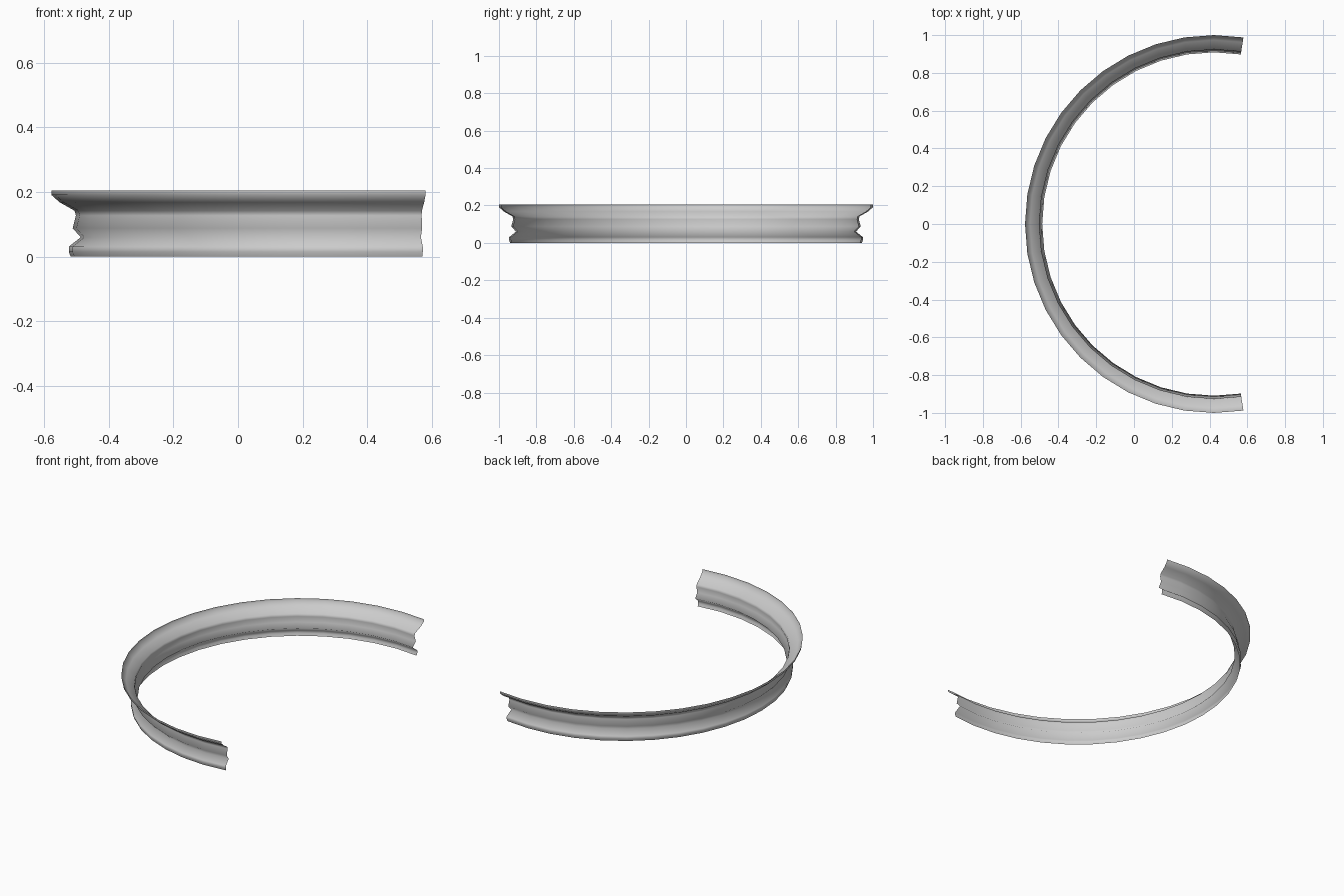
import bpy, bmesh, math
from mathutils import Vector

cube = bpy.data.objects.get("Cube")
if cube:
    bpy.data.objects.remove(cube, do_unlink=True)

# Plain grey material
grey = bpy.data.materials.new("light grey")
grey.use_nodes = True
colour = (0.6, 0.6, 0.6, 1)
grey.diffuse_color = colour
grey.node_tree.nodes["Principled BSDF"].inputs["Base Color"].default_value = colour

# Moulding profile, bottom to top: (radius, height)
PROFILE = [(0.940, 0.0), (0.946, 0.015), (0.946, 0.031), (0.909, 0.060),
           (0.934, 0.088), (0.924, 0.127), (0.928, 0.142), (0.974, 0.168),
           (1.0, 0.191), (1.0, 0.204)]
CENTRE = Vector((0.423, 0, 0))
STEPS = 22
STEP_ANGLE = math.radians(9)

# Open sheet swept a little past a half circle, open towards +x
bm = bmesh.new()
start = math.pi - STEPS * STEP_ANGLE / 2
rings = []
for i in range(STEPS + 1):
    a = start + i * STEP_ANGLE
    rings.append([bm.verts.new(CENTRE + Vector((r * math.cos(a), r * math.sin(a), z)))
                  for r, z in PROFILE])
for ring, following in zip(rings, rings[1:]):
    for j in range(len(PROFILE) - 1):
        face = bm.faces.new((ring[j], following[j], following[j + 1], ring[j + 1]))
        face.smooth = True

mesh = bpy.data.meshes.new("curved_moulding")
bm.to_mesh(mesh)
bm.free()
mesh.materials.append(grey)
moulding = bpy.data.objects.new("curved_moulding", mesh)
bpy.context.collection.objects.link(moulding)
